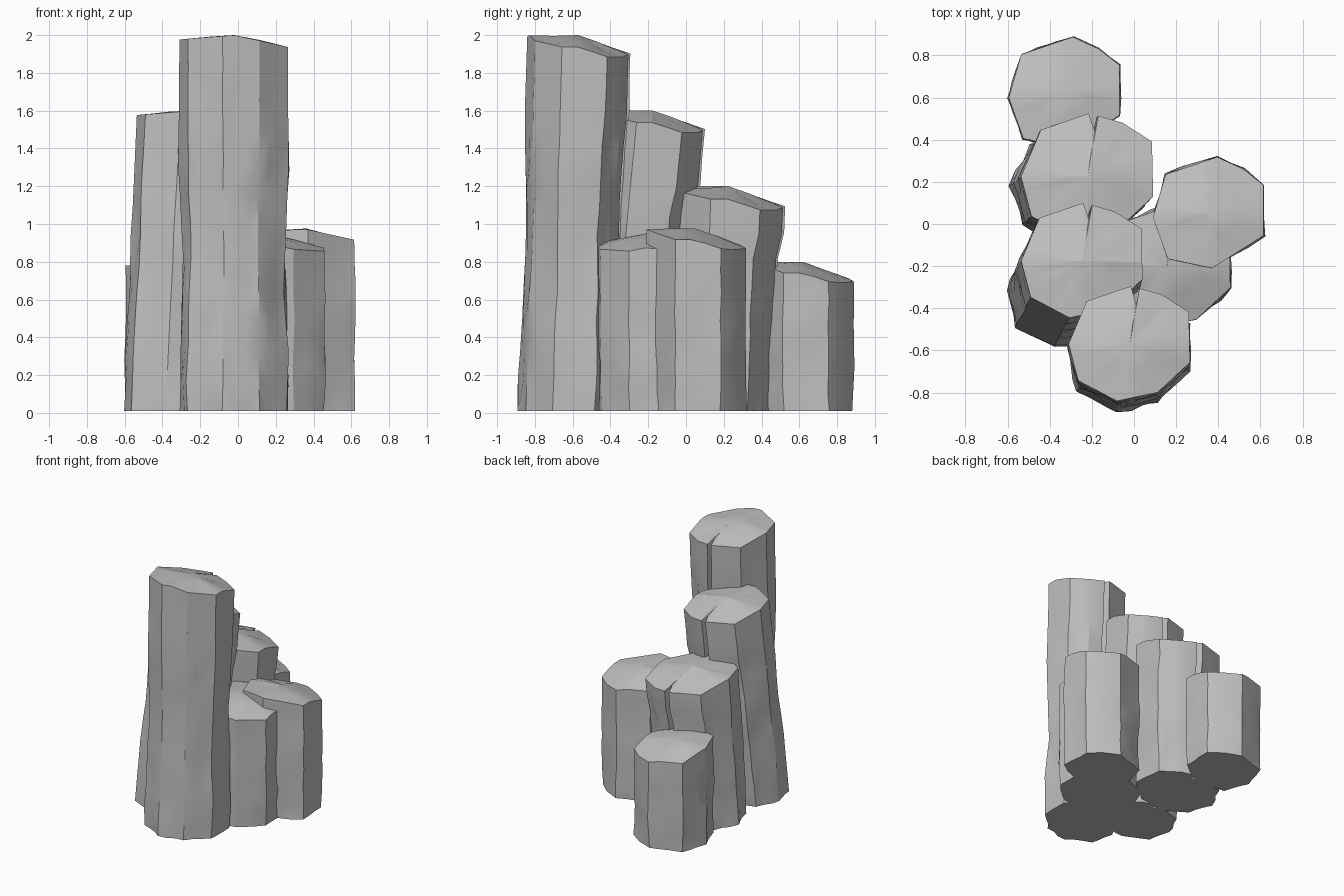
import bpy, bmesh, math, random
from mathutils import Vector, noise

cube = bpy.data.objects.get("Cube")
if cube:
    bpy.data.objects.remove(cube, do_unlink=True)

stone = bpy.data.materials.new("grey basalt")
stone.use_nodes = True
COLOR = (0.52, 0.52, 0.52, 1)
stone.diffuse_color = COLOR
stone.node_tree.nodes["Principled BSDF"].inputs["Base Color"].default_value = COLOR

FLOOR = 0.01
SPLIT = 3

# Column cross-sections, clockwise from the left corner
CRACKED = [(-.285, 0), (-.2, .2), (.005, .27), (.03, .205), (.045, .26), (.15, .23),
           (.275, .15), (.28, -.085), (.13, -.225), (-.06, -.265), (-.24, -.17)]
CRACK_BOTTOM = 3
WHOLE = [(-.26, -.02), (-.2, .185), (.045, .268), (.17, .21), (.265, .135),
         (.265, -.105), (.02, -.26), (-.19, -.215)]


def section(cracked):
    """Split each side of the outline, marking corners and the crack's bottom."""
    outline = [Vector(p) for p in (CRACKED if cracked else WHOLE)]
    points = []
    for i, a in enumerate(outline):
        b = outline[(i + 1) % len(outline)]
        parts = SPLIT if (b - a).length > 0.14 else 1
        for k in range(parts):
            points.append((a.lerp(b, k / parts), k == 0, cracked and i == CRACK_BOTTOM))
    return points


def column(name, centre, height, lean, slope, ledge=0.0, size=1.0, waist=0.0,
           cracked=True, seed=1):
    """Leaning column; slope = fall to the right, to the back, to the front."""
    rng = random.Random(seed)
    centre, lean = Vector(centre), Vector(lean)
    points = section(cracked)
    count = round(height * 5) + 2
    bm = bmesh.new()

    def top_z(p):
        return (height - slope[0] * max(p.x, 0) - 0.08 * max(-p.x, 0)
                - slope[1] * max(p.y, 0) - slope[2] * max(-p.y, 0))

    # Wall rings, bottom to top
    rings = []
    for r in range(count + 1):
        t = r / count
        fade = min(1, 3 * (1 - t))
        narrow = 1 - waist * max(0, math.sin(math.pi * (t - 0.2) / 0.5)) * (t < 0.7)
        ring = []
        for p, corner, crack in points:
            q = p * size
            wobble = noise.noise((p.x * 5, p.y * 5 + seed * 7, t * height * 3))
            rough = 0.004 if corner else 0.008
            q = q * (1 + fade * 0.05 * wobble) * narrow
            q += Vector((rng.uniform(-1, 1), rng.uniform(-1, 1))) * rough * fade
            if crack:
                q.y -= rng.uniform(0, 0.02)
            if p.y > 0.1 and t < 0.76:
                q.y -= ledge
            q += centre + lean * (1 - t)
            level = FLOOR + t * (top_z(p * size) - FLOOR)
            if 0 < r < count:
                level += rng.uniform(-0.015, 0.015)
            ring.append(bm.verts.new((q.x, q.y, level)))
        rings.append(ring)

    # Broken top surface
    inner = []
    for p, corner, crack in points:
        q = p * size * 0.5
        z = top_z(q) + rng.uniform(-0.005, 0.005)
        inner.append(bm.verts.new((q.x + centre.x, q.y + centre.y, z)))
    hub = bm.verts.new((centre.x, centre.y, height))
    rings.append(inner)

    n = len(points)
    for low, high in zip(rings, rings[1:]):
        for i in range(n):
            j = (i + 1) % n
            bm.faces.new((low[i], low[j], high[j], high[i]))
    for i in range(n):
        bm.faces.new((inner[i], inner[(i + 1) % n], hub))
    bm.faces.new(rings[0])
    bmesh.ops.triangulate(bm, faces=bm.faces[:])
    bmesh.ops.recalc_face_normals(bm, faces=bm.faces[:])

    mesh = bpy.data.meshes.new(name)
    bm.to_mesh(mesh)
    bm.free()
    mesh.materials.append(stone)
    obj = bpy.data.objects.new(name, mesh)
    bpy.context.collection.objects.link(obj)
    bpy.ops.object.select_all(action="DESELECT")
    obj.select_set(True)
    bpy.context.view_layer.objects.active = obj
    bpy.ops.object.shade_smooth_by_angle(angle=0.4)


SLOPE = (.22, .35, 0)
column("tallest_front_column", (-.02, -.57), 2.0, (0, -.05), SLOPE, .015, 1.02, .06, seed=1)
column("tall_left_column", (-.245, -.175), 1.6, (-.075, -.145), SLOPE, .02, 1.02, seed=2)
column("middle_column", (-.22, .225), 1.2, (-.05, -.045), SLOPE, .025, 1.11, seed=3)
column("back_column", (-.335, .62), .8, (0, 0), SLOPE, cracked=False, seed=4)
column("right_column", (.35, .05), .975, (0, 0), SLOPE, cracked=False, seed=5)
column("short_front_right_column", (.155, -.21), .95, (0, 0), (.25, .1, .2), size=1.08, seed=6)
